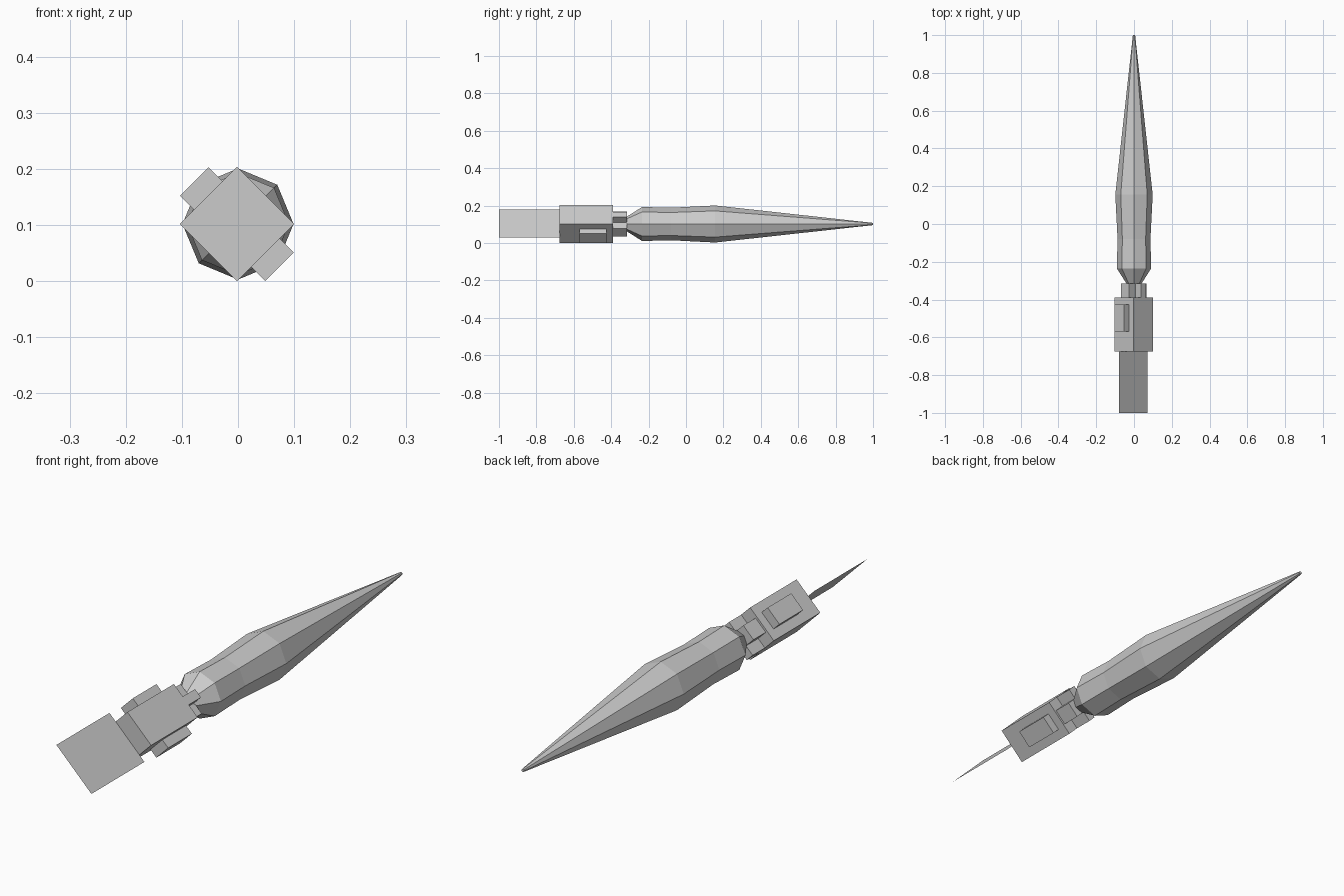
import bpy, bmesh
from math import pi, cos, sin
from mathutils import Matrix

if "Cube" in bpy.data.objects:
    bpy.data.objects.remove(bpy.data.objects["Cube"])

CZ = 0.102  # height of the long axis


def finish(name, bm):
    bmesh.ops.recalc_face_normals(bm, faces=bm.faces)
    mesh = bpy.data.meshes.new(name)
    bm.to_mesh(mesh)
    bm.free()
    ob = bpy.data.objects.new(name, mesh)
    bpy.context.collection.objects.link(ob)
    return ob


def diagonal_box(name, width, height, y0, y1, x=-0.002):
    """Box turned 45 degrees about y: width runs to lower right, height to upper right."""
    bm = bmesh.new()
    bmesh.ops.create_cube(bm, size=1)
    bmesh.ops.transform(bm, verts=bm.verts, matrix=(
        Matrix.Translation((x, (y0 + y1) / 2, CZ))
        @ Matrix.Rotation(pi / 4, 4, 'Y')
        @ Matrix.Diagonal((width, y1 - y0, height, 1))))
    return finish(name, bm)


# Eight-sided tapering body
bm = bmesh.new()
rings = []
for y, r in [(-0.32, 0.037), (-0.235, 0.091), (-0.08, 0.087), (0.155, 0.099), (1.0, 0.006)]:
    rings.append([bm.verts.new((r * cos(i * pi / 4), y, CZ + r * sin(i * pi / 4)))
                  for i in range(8)])
for a, b in zip(rings, rings[1:]):
    for i in range(8):
        j = (i + 1) % 8
        bm.faces.new((a[i], a[j], b[j], b[i]))
bm.faces.new(rings[0])
bm.faces.new(rings[-1])
finish("tapered_body", bm)

# Square collar with a block crossing through it
diagonal_box("collar", 0.144, 0.144, -0.675, -0.39)
diagonal_box("cross_block", 0.215, 0.072, -0.57, -0.425)

# Cross-shaped neck between collar and body
diagonal_box("neck_wide_bar", 0.128, 0.062, -0.39, -0.315)
diagonal_box("neck_narrow_bar", 0.036, 0.144, -0.39, -0.315)

# Flat tail sheet
bm = bmesh.new()
h = 0.075
bm.faces.new([bm.verts.new(p) for p in (
    (-0.004 - h, -1.0, CZ + 0.003 + h), (-0.004 + h, -1.0, CZ + 0.003 - h),
    (-0.004 + h, -0.675, CZ + 0.003 - h), (-0.004 - h, -0.675, CZ + 0.003 + h))])
finish("tail_sheet", bm)
